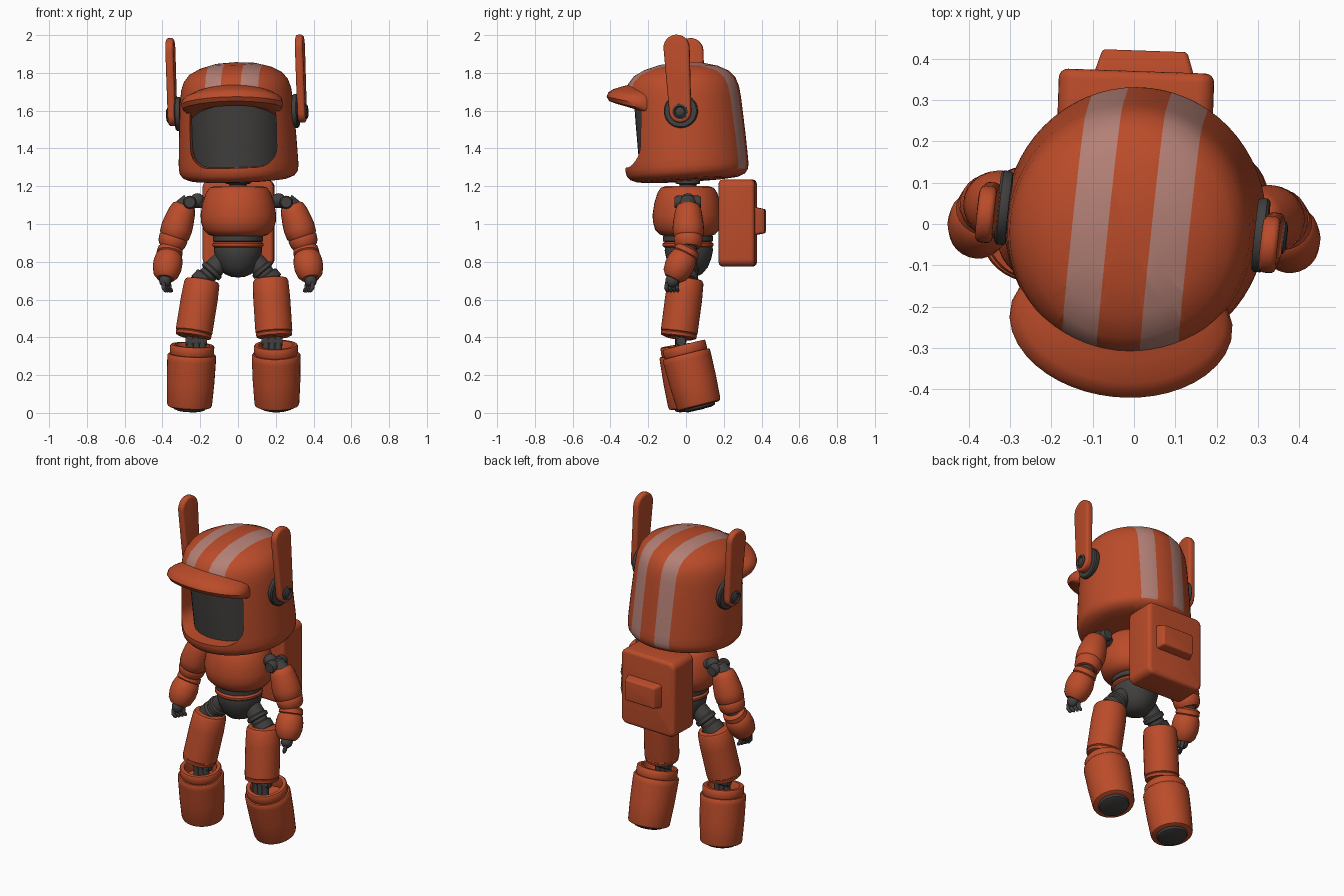
import bpy, bmesh, math
from mathutils import Matrix, Vector

cube = bpy.data.objects.get("Cube")
if cube:
    bpy.data.objects.remove(cube, do_unlink=True)


def material(name, rgb):
    m = bpy.data.materials.new(name)
    m.use_nodes = True
    m.diffuse_color = (*rgb, 1)
    m.node_tree.nodes["Principled BSDF"].inputs["Base Color"].default_value = (*rgb, 1)
    return m


ORANGE = material("orange_paint", (0.5, 0.072, 0.023))
DARK = material("dark_grey", (0.055, 0.052, 0.05))
STRIPE = material("faded_pink", (0.45, 0.215, 0.18))

T, R = Matrix.Translation, Matrix.Rotation
rad = math.radians
UPRIGHT = R(rad(90), 4, 'X')                                            # outline in x/z, depth to -y
SIDEWAYS = Matrix(((0, 0, 1), (1, 0, 0), (0, 1, 0))).to_4x4()           # outline in y/z, depth to +x
HEAD = (T((0.005, 0.008, 1.25)) @ R(rad(-6), 4, 'Z') @ R(rad(3.5), 4, 'X') @ R(rad(-1.5), 4, 'Y')
        @ T((0, 0, -1.25)))


def shade(mesh, angle=38):
    mesh.shade_smooth()
    mesh.set_sharp_from_angle(angle=rad(angle))


def finish(name, bm, mat, M=Matrix()):
    bm.transform(M)
    bmesh.ops.recalc_face_normals(bm, faces=bm.faces)
    mesh = bpy.data.meshes.new(name)
    bm.to_mesh(mesh)
    bm.free()
    mesh.materials.append(mat)
    shade(mesh)
    ob = bpy.data.objects.new(name, mesh)
    bpy.context.collection.objects.link(ob)
    return ob


def lathe(name, profile, mat, M=Matrix(), seg=32):
    bm = bmesh.new()
    vs = [bm.verts.new((r, 0, z)) for r, z in profile]
    es = [bm.edges.new(p) for p in zip(vs, vs[1:])]
    bmesh.ops.spin(bm, geom=vs + es, axis=(0, 0, 1), cent=(0, 0, 0), angle=math.tau, steps=seg)
    bmesh.ops.remove_doubles(bm, verts=bm.verts, dist=1e-5)
    return finish(name, bm, mat, M)


def between(a, b):
    a, b = Vector(a), Vector(b)
    return T(a) @ (b - a).to_track_quat('Z', 'Y').to_matrix().to_4x4()


def rod(name, a, b, radii, mat, seg=24):
    """Turned part from a to b; radii are (radius, fraction along) pairs, ends closed."""
    length = (Vector(b) - Vector(a)).length
    prof = [(0, radii[0][1] * length)] + [(r, f * length) for r, f in radii] + [(0, radii[-1][1] * length)]
    return lathe(name, prof, mat, between(a, b), seg)


def ball(name, c, r, mat, scale=(1, 1, 1)):
    bm = bmesh.new()
    bmesh.ops.create_uvsphere(bm, u_segments=20, v_segments=12, radius=r)
    return finish(name, bm, mat, T(c) @ Matrix.Diagonal((*scale, 1)))


def prism(name, outline, depth, mat, M=Matrix(), bevel=0, taper=1):
    bm = bmesh.new()
    lower = bm.faces.new([bm.verts.new((x, y, 0)) for x, y in outline])
    top = bmesh.ops.extrude_face_region(bm, geom=[lower])['geom']
    for v in (g for g in top if isinstance(g, bmesh.types.BMVert)):
        v.co = (v.co.x * taper, v.co.y * taper, depth)
    if bevel:
        rim = [e for e in bm.edges if abs(e.verts[0].co.z - e.verts[1].co.z) < 1e-6]
        bmesh.ops.bevel(bm, geom=rim, offset=bevel, segments=4, profile=0.5, affect='EDGES')
    return finish(name, bm, mat, M)


def arc(cx, cy, r, a0, a1, n=6):
    return [(cx + r * math.cos(rad(a0 + (a1 - a0) * i / n)),
             cy + r * math.sin(rad(a0 + (a1 - a0) * i / n))) for i in range(n + 1)]


def rounded(w, h, r):
    return [p for i, (sx, sy) in enumerate(((1, 1), (-1, 1), (-1, -1), (1, -1)))
            for p in arc(sx * (w - r), sy * (h - r), r, 90 * i, 90 * i + 90)]


# Helmet: domed shell with a face opening, then painted stripes
helmet = lathe("helmet", [(0, 1.228), (0.2, 1.23), (0.26, 1.236), (0.295, 1.25), (0.312, 1.272), (0.317, 1.3),
                          (0.316, 1.34), (0.311, 1.45), (0.304, 1.57), (0.298, 1.66), (0.291, 1.715),
                          (0.276, 1.76), (0.246, 1.797), (0.19, 1.827), (0.11, 1.849), (0, 1.858)],
               ORANGE, Matrix.Diagonal((1, 1.03, 1, 1)), 64)
cutter = prism("face_cutter", rounded(0.23, 0.18, 0.1), 0.5, ORANGE, T((0, -0.06, 1.495)) @ UPRIGHT)
cut = helmet.modifiers.new("opening", 'BOOLEAN')
cut.object, cut.operation, cut.solver = cutter, 'DIFFERENCE', 'EXACT'
opened = bpy.data.meshes.new_from_object(helmet.evaluated_get(bpy.context.evaluated_depsgraph_get()))
helmet.modifiers.clear()
bpy.data.objects.remove(cutter, do_unlink=True)
opened.materials.clear()
opened.materials.append(ORANGE)
opened.materials.append(STRIPE)
bm = bmesh.new()
bm.from_mesh(opened)
BANDS = ((-0.137, -0.05), (0.055, 0.146))
for x in BANDS[0] + BANDS[1]:
    bmesh.ops.bisect_plane(bm, geom=bm.verts[:] + bm.edges[:] + bm.faces[:],
                           plane_co=(x, 0, 0), plane_no=(1, 0, 0))
bm.normal_update()
for f in bm.faces:
    c = f.calc_center_median()
    painted = any(lo < c.x < hi for lo, hi in BANDS)
    f.material_index = int(painted and (c.y > 0.05 or c.z > 1.7) and f.normal.z > -0.5)
bm.transform(HEAD)
bm.to_mesh(opened)
bm.free()
shade(opened)
helmet.data = opened

lathe("visor", [(0, 1.28), (0.25, 1.28), (0.254, 1.4), (0.258, 1.55), (0.26, 1.69), (0, 1.69)],
      DARK, HEAD, 48)

# Brim: plump curved peak lofted across the forehead
bm = bmesh.new()
rings = []
for i in range(25):
    u = i / 12 - 1
    a, r = rad(58) * u, 0.403 - 0.075 * u ** 4 - 0.035 * u ** 10
    z = 1.705 - 0.065 * u * u
    section = [(0, 0.055), (0.4, 0.045), (0.75, 0.032), (0.93, 0.017), (1, -0.006),
               (0.92, -0.03), (0.7, -0.045), (0.35, -0.06), (0, -0.06)]
    rings.append([bm.verts.new(((0.25 + (r - 0.25) * q) * math.sin(a), -(0.25 + (r - 0.25) * q) * math.cos(a), z + h))
                  for q, h in section])
for p, q in zip(rings, rings[1:]):
    for k in range(len(p)):
        j = (k + 1) % len(p)
        bm.faces.new((p[k], p[j], q[j], q[k]))
bm.faces.new(rings[0])
bm.faces.new(rings[-1])
finish("brim", bm, ORANGE, HEAD)

# Ear discs, upright blades and hubs
for side, s in (("left", 1), ("right", -1)):
    M = HEAD @ Matrix.Diagonal((s, 1, 1, 1)) @ T((0, 0.018, 0))
    disc = [(0, 0), (0.086, 0), (0.09, 0.006), (0.09, 0.022), (0.084, 0.028), (0, 0.028)]
    lathe(side + "_ear_disc", disc, DARK, M @ T((0.299, 0, 1.59)) @ R(rad(90), 4, 'Y'))
    blade = arc(0, 1.925, 0.069, 0, 180, 12) + arc(0, 1.585, 0.058, 180, 360, 12)
    prism(side + "_ear_blade", blade, 0.042, ORANGE, M @ T((0.324, 0, 0)) @ SIDEWAYS, 0.014)
    hub = [(0, 0), (0.04, 0), (0.04, 0.01), (0.03, 0.016), (0.024, 0.008), (0.014, 0.014), (0, 0.014)]
    lathe(side + "_ear_hub", hub, DARK, M @ T((0.36, 0, 1.585)) @ R(rad(90), 4, 'Y'))

# Neck, torso, waist and pelvis
rod("neck", (0, 0.01, 1.17), (0, 0.01, 1.25),
    [(0.07, 0), (0.07, 0.2), (0.045, 0.25), (0.045, 0.5), (0.065, 0.55), (0.065, 1)], DARK)
lathe("torso", [(0, 1.2), (0.125, 1.2), (0.152, 1.192), (0.172, 1.165), (0.19, 1.11), (0.2, 1.05),
                (0.198, 1.01), (0.185, 0.97), (0.16, 0.945), (0.13, 0.935), (0, 0.935)],
      ORANGE, T((0.002, 0.007, 0)) @ Matrix.Diagonal((1, 0.92, 1, 1)), 40)
rod("waist_joint", (0, 0.01, 0.90), (0, 0.01, 0.945), [(0.11, 0), (0.132, 0.2), (0.132, 0.8), (0.12, 1)], DARK)
rod("waist_band", (0, 0.01, 0.875), (0, 0.01, 0.905), [(0.125, 0), (0.135, 0.3), (0.135, 0.7), (0.125, 1)], ORANGE)
lathe("pelvis", [(0, 0.88), (0.125, 0.88), (0.128, 0.86), (0.12, 0.82), (0.1, 0.77), (0.07, 0.735),
                 (0.035, 0.72), (0, 0.717)], DARK, T((0, 0.015, 0)))

# Backpack with raised rear panel
PACK = T((0, 0.178, 1.005)) @ R(rad(-2), 4, 'Z') @ R(rad(90), 4, 'X') @ R(rad(180), 4, 'Y')
prism("backpack", rounded(0.188, 0.23, 0.04), 0.192, ORANGE, PACK, 0.022)
prism("backpack_panel", rounded(0.122, 0.075, 0.015), 0.06, ORANGE,
      PACK @ T((-0.018, 0.01, 0.182)), 0.008, 0.84)

# Legs: hip joint, thigh, knee linkage, hollow-topped boot, sole
LEGS = {
    "left": ((0.085, 0.01, 0.81), (0.172, 0, 0.705), (0.192, -0.04, 0.40), (0.201, -0.012, 0.36), (0.206, 0.07, 0.036)),
    "right": ((-0.085, 0.01, 0.81), (-0.19, 0, 0.695), (-0.238, -0.04, 0.40), (-0.242, -0.02, 0.36), (-0.257, 0.025, 0.03)),
}
for side, (hip, top, low, ankle, foot) in LEGS.items():
    rod(side + "_hip_joint", hip, top, [(0.05, 0), (0.053, 0.4), (0.062, 0.45), (0.062, 0.58), (0.048, 0.62),
                                        (0.048, 0.75), (0.062, 0.8), (0.062, 1.1)], DARK)
    rod(side + "_thigh", top, low, [(0.07, -0.03), (0.086, -0.015), (0.094, 0.03), (0.098, 0.3), (0.098, 0.9),
                                    (0.093, 0.915), (0.096, 0.93), (0.094, 0.98), (0.08, 1)], ORANGE, 32)
    low, ankle = Vector(low), Vector(ankle)
    knee = low.lerp(ankle, 0.5)
    knee.x *= 0.92
    for dx in (-0.032, 0, 0.032):
        link = knee + Vector((dx, -0.01, 0))
        rod(side + "_knee_link", link + Vector((0, 0, 0.03)), link - Vector((0, 0, 0.09)),
            [(0.019, 0), (0.019, 1)], DARK, 12)
    rod(side + "_knee_pin", knee - Vector((0.056, 0, 0)), knee + Vector((0.056, 0, 0)),
        [(0.024, 0), (0.028, 0.1), (0.028, 0.9), (0.024, 1)], DARK, 16)
    n = (ankle - Vector(foot)).length
    boot = [(0, 0), (0.105, 0), (0.115, 0.015), (0.119, 0.05), (0.126, 0.4), (0.129, 0.75), (0.129, 0.83), (0.124, 0.85),
            (0.114, 0.85), (0.117, 0.87), (0.117, 0.98), (0.112, 1), (0.092, 1), (0.088, 0.98), (0.088, 0.78), (0, 0.78)]
    lathe(side + "_boot", [(r, f * n) for r, f in boot], ORANGE, between(foot, ankle), 36)
    lathe(side + "_sole", [(0, -0.018), (0.065, -0.018), (0.082, -0.012), (0.09, 0.005), (0, 0.005)],
          DARK, between(foot, ankle))

# Arms: shoulder linkage, upper arm, elbow, forearm, hand with fingers
for side, s, y in (("left", 1, 0), ("right", -1, 0.035)):
    def P(px, py, pz):
        return Vector((s * px, py + y, pz))
    rod(side + "_shoulder_axle", P(0.16, 0.01, 1.115), P(0.28, 0.01, 1.11), [(0.028, 0), (0.028, 1)], DARK, 16)
    ball(side + "_shoulder_ball", P(0.215, 0.01, 1.125), 0.038, DARK)
    rod(side + "_shoulder_hinge", P(0.255, -0.06, 1.115), P(0.255, 0.08, 1.115),
        [(0.028, 0), (0.035, 0.08), (0.035, 0.3), (0.026, 0.34), (0.026, 0.66), (0.035, 0.7), (0.035, 0.92), (0.028, 1)],
        DARK, 16)
    rod(side + "_shoulder_link", P(0.255, 0.01, 1.12), P(0.31, 0.01, 1.07), [(0.045, 0), (0.05, 1)], DARK, 16)
    rod(side + "_upper_arm", P(0.283, 0.012, 1.105), P(0.358, 0.012, 0.875),
        [(0.045, 0), (0.06, 0.04), (0.07, 0.15), (0.08, 0.4), (0.083, 0.55), (0.08, 0.72), (0.074, 0.75), (0.077, 0.78),
         (0.073, 0.92), (0.06, 1)], ORANGE)
    rod(side + "_elbow", P(0.345, 0.015, 0.9), P(0.37, -0.005, 0.84), [(0.05, 0), (0.05, 1)], DARK, 16)
    rod(side + "_forearm", P(0.357, 0.015, 0.877), P(0.385, -0.07, 0.71),
        [(0.05, 0), (0.066, 0.06), (0.069, 0.2), (0.063, 0.23), (0.069, 0.26), (0.077, 0.45), (0.077, 0.65),
         (0.066, 0.88), (0.045, 1)], ORANGE)
    ball(side + "_palm", P(0.385, -0.073, 0.7), 0.036, DARK, (0.9, 1, 1))
    for k in range(4):
        base = P(0.395 - 0.01 * k, -0.1 + 0.018 * k, 0.69)
        bend = base + Vector((-s * 0.002, -0.004, -0.028))
        tip = bend + Vector((-s * 0.014, 0.008, -0.022))
        rod(side + "_finger_base", base, bend, [(0.011, 0), (0.011, 1)], DARK, 10)
        ball(side + "_knuckle", bend, 0.0115, DARK)
        rod(side + "_fingertip", bend, tip, [(0.011, 0), (0.01, 0.7), (0.005, 1)], DARK, 10)
